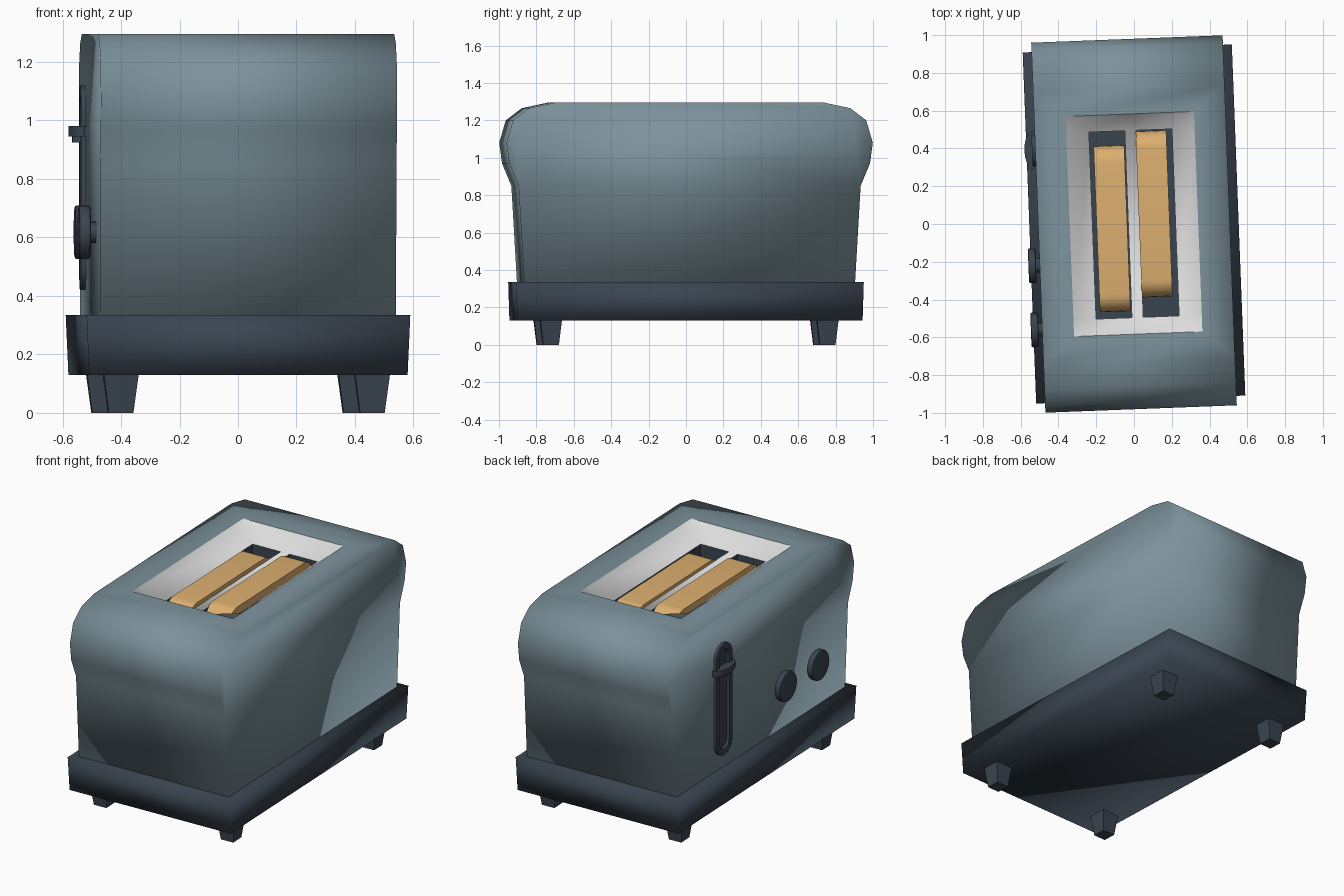
import bpy, bmesh, math
from mathutils import Matrix

if "Cube" in bpy.data.objects:
    bpy.data.objects.remove(bpy.data.objects["Cube"])

TURN = math.radians(2.2)   # the whole toaster stands slightly turned


def material(name, rgb):
    m = bpy.data.materials.new(name)
    m.diffuse_color = (*rgb, 1)
    m.use_nodes = True
    m.node_tree.nodes["Principled BSDF"].inputs["Base Color"].default_value = m.diffuse_color
    return m


BLUE = material("blue grey enamel", (0.205, 0.29, 0.335))
DARK = material("dark slate", (0.042, 0.058, 0.08))
METAL = material("pale metal", (0.72, 0.72, 0.72))
TOAST = material("toasted bread", (0.72, 0.43, 0.16))


def finish(bm, name, mat, angle=35, recalc=True):
    if recalc:
        bmesh.ops.recalc_face_normals(bm, faces=bm.faces)
    me = bpy.data.meshes.new(name)
    bm.to_mesh(me)
    bm.free()
    ob = bpy.data.objects.new(name, me)
    bpy.context.collection.objects.link(ob)
    me.materials.append(mat)
    ob.rotation_euler.z = TURN
    bpy.ops.object.select_all(action='DESELECT')
    ob.select_set(True)
    bpy.context.view_layer.objects.active = ob
    if angle >= 180:
        bpy.ops.object.shade_smooth()
    elif angle:
        bpy.ops.object.shade_smooth_by_angle(angle=math.radians(angle))
    return ob


def prism(profile, x0, x1):
    """Extrude a (y, z) outline along x."""
    bm = bmesh.new()
    face = bm.faces.new([bm.verts.new((x0, y, z)) for y, z in profile])
    ext = bmesh.ops.extrude_face_region(bm, geom=[face])["geom"]
    bmesh.ops.translate(bm, vec=(x1 - x0, 0, 0),
                        verts=[v for v in ext if isinstance(v, bmesh.types.BMVert)])
    if face.is_valid and len(bm.faces) < len(profile) + 2:
        bm.faces.new([v for v in reversed(face.verts)])
    bmesh.ops.recalc_face_normals(bm, faces=bm.faces)
    return bm


def tapered_box(cx, cy, z0, z1, bottom, top):
    bm = bmesh.new()
    bmesh.ops.create_cube(bm, size=2)
    for v in bm.verts:
        hx, hy = top if v.co.z > 0 else bottom
        v.co = (cx + v.co.x * hx, cy + v.co.y * hy, z1 if v.co.z > 0 else z0)
    return bm


def disc(bm, radius, x0, x1, y, z, segs=24):
    """Cylinder lying along x."""
    m = Matrix.Translation(((x0 + x1) / 2, y, z)) @ Matrix.Rotation(math.pi / 2, 4, 'Y')
    return bmesh.ops.create_cone(bm, cap_ends=True, segments=segs, radius1=radius,
                                 radius2=radius, depth=abs(x1 - x0), matrix=m)["verts"]


# body: bulging profile extruded across, with the top opened for the tray
half = [(0.885, 0.33), (0.915, 0.85), (0.965, 0.97), (0.98, 1.08),
        (0.945, 1.2), (0.86, 1.265), (0.72, 1.295)]
bm = prism(half + [(-y, z) for y, z in reversed(half)], -0.507, 0.507)
top = max(bm.faces, key=lambda f: f.calc_center_median().z)
bmesh.ops.inset_individual(bm, faces=[top], thickness=0.1)
for v in top.verts:
    v.co.x = math.copysign(0.34, v.co.x)
    v.co.y = math.copysign(0.583, v.co.y)
bmesh.ops.delete(bm, geom=[top], context='FACES_ONLY')
finish(bm, "body", BLUE, 180)

# base plinth and feet
finish(tapered_box(0, 0, 0.13, 0.335, (0.545, 0.924), (0.554, 0.93)), "base", DARK, 180)
for sx in (-1, 1):
    for sy in (-1, 1):
        finish(tapered_box(0.43 * sx, 0.74 * sy, 0, 0.135, (0.042, 0.042), (0.06, 0.058)),
               f"foot_{'left' if sx < 0 else 'right'}_{'front' if sy < 0 else 'back'}", DARK, 0)

# metal tray: outer rim flush with the top, sloping down to two slots
xs = [-0.34, -0.22, -0.03, 0.03, 0.22, 0.34]
ys = [-0.583, -0.495, 0.495, 0.583]
bm = bmesh.new()
grid = [[bm.verts.new((x, y, 1.295 if abs(x) > 0.3 or abs(y) > 0.55 else 1.2))
         for y in ys] for x in xs]
for i in range(5):
    for j in range(3):
        if not (j == 1 and i in (1, 3)):
            f = bm.faces.new((grid[i][j], grid[i + 1][j], grid[i + 1][j + 1], grid[i][j + 1]))
            f.normal_update()
finish(bm, "slot_tray", METAL, 180, recalc=False)

# slot wells and toast slices
for side, sx, tx, y0, y1 in (("left", -1, -0.117, -0.46, 0.42), ("right", 1, 0.108, -0.39, 0.49)):
    bm = tapered_box(0.125 * sx, 0, 0.6, 1.2, (0.095, 0.495), (0.095, 0.495))
    lid = max(bm.faces, key=lambda f: f.calc_center_median().z)
    bmesh.ops.delete(bm, geom=[lid], context='FACES_ONLY')
    bmesh.ops.reverse_faces(bm, faces=bm.faces)
    finish(bm, f"slot_well_{side}", DARK, 0, recalc=False)

    r = 0.09
    arc = [math.radians(a) for a in range(0, 91, 15)]
    outline = [(y0, 0.62), (y1, 0.62)]
    outline += [(y1 - r + r * math.cos(a), 1.22 - r + r * math.sin(a)) for a in arc]
    outline += [(y0 + r - r * math.cos(a), 1.22 - r + r * math.sin(a)) for a in reversed(arc)]
    finish(prism(outline, tx - 0.081, tx + 0.081), f"toast_{side}", TOAST)

# lever guide: pill-shaped plate with a recessed track
bm = bmesh.new()
R, Y, Z0, Z1 = 0.085, 0.41, 0.505, 1.035
pill = []
for i in range(26):
    a = math.pi * (i if i < 13 else i - 1) / 12
    pill.append((Y + R * math.cos(a), (Z1 if i < 13 else Z0) + R * math.sin(a)))
bm.free()
bm = prism(pill, -0.5, -0.525)
front = min(bm.faces, key=lambda f: f.calc_center_median().x)
bmesh.ops.inset_individual(bm, faces=[front], thickness=0.035)
bmesh.ops.inset_individual(bm, faces=[front], thickness=0.008)
bmesh.ops.translate(bm, vec=(0.014, 0, 0), verts=front.verts)
finish(bm, "lever_guide", DARK)

# lever: flat oval paddle with a small stem below
bm = bmesh.new()
bmesh.ops.create_cone(bm, cap_ends=True, segments=20, radius1=1, radius2=1, depth=1,
                      matrix=Matrix.Translation((-0.515, Y, 0.963)) @ Matrix.Diagonal((0.05, 0.103, 0.036, 1)))
finish(bm, "lever", DARK)
finish(tapered_box(-0.527, Y, 0.925, 0.95, (0.025, 0.03), (0.025, 0.03)), "lever_stem", DARK, 0)

# two round knobs on short shafts
for name, y in (("middle", -0.2), ("front", -0.54)):
    bm = bmesh.new()
    disc(bm, 0.092, -0.567, -0.527, y, 0.618)
    rims = [e for e in bm.edges if abs(e.verts[0].co.x - e.verts[1].co.x) < 1e-4]
    bmesh.ops.bevel(bm, geom=rims, offset=0.008, segments=2, affect='EDGES', profile=0.5)
    disc(bm, 0.037, -0.53, -0.5, y, 0.618, 16)
    finish(bm, f"knob_{name}", DARK)
